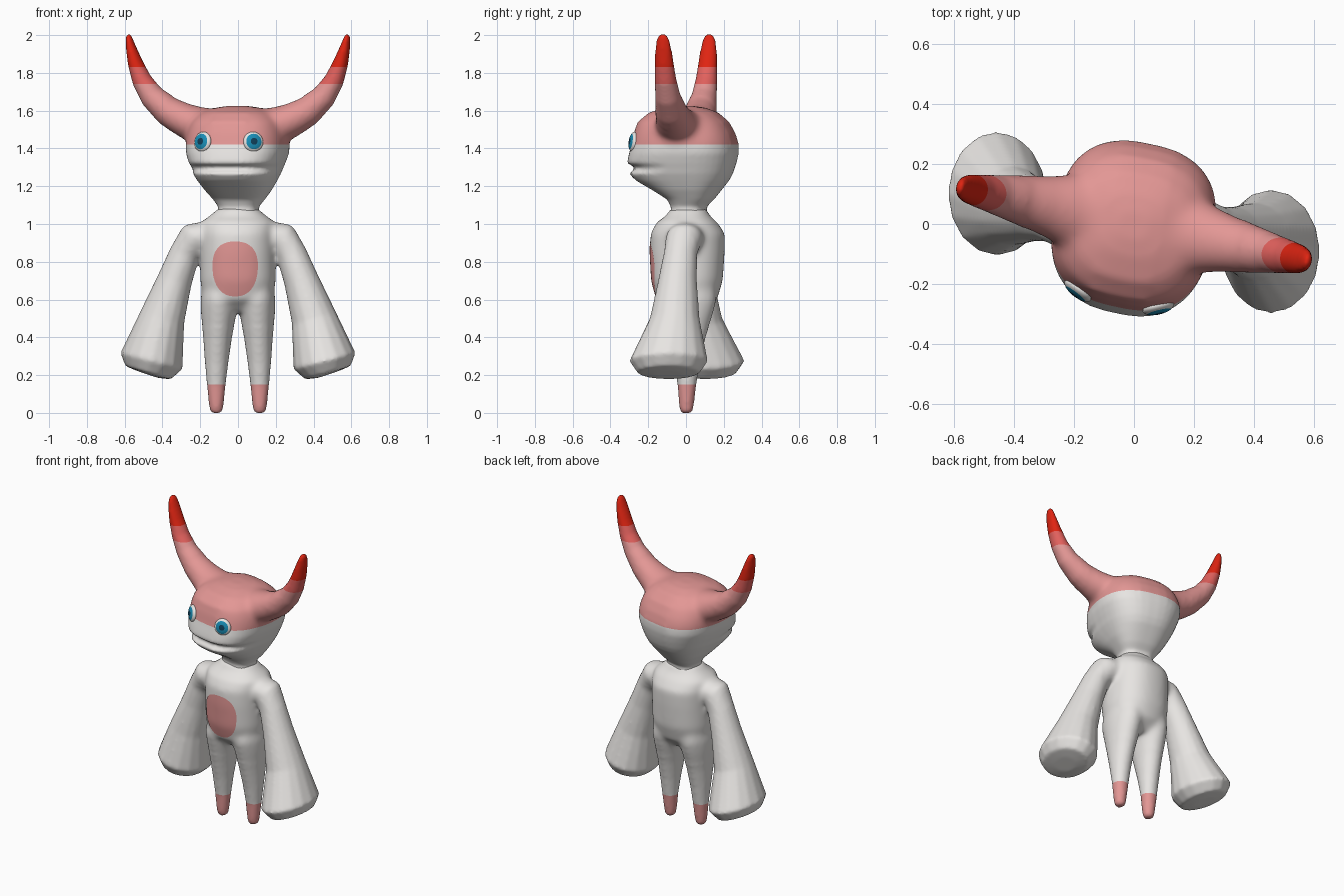
import bpy, bmesh, math
from mathutils import Vector, Matrix
from mathutils.bvhtree import BVHTree

if "Cube" in bpy.data.objects:
    bpy.data.objects.remove(bpy.data.objects["Cube"])

def mat(name, r, g, b):
    m = bpy.data.materials.new(name)
    m.diffuse_color = (r, g, b, 1)
    m.use_nodes = True
    m.node_tree.nodes["Principled BSDF"].inputs["Base Color"].default_value = m.diffuse_color
    return m

WHITE = mat("white skin", 0.8, 0.78, 0.76)
PINK = mat("pink", 0.77, 0.31, 0.30)
CORAL = mat("coral red", 0.76, 0.12, 0.11)
RED = mat("bright red", 0.74, 0.018, 0.006)
BLUE = mat("iris blue", 0.01, 0.27, 0.47)
DARK = mat("pupil teal", 0.005, 0.05, 0.10)
TURN = math.radians(-12)          # the head looks slightly to one side

def finish(bm, name, mats, turn=0):
    me = bpy.data.meshes.new(name)
    bm.to_mesh(me)
    bm.free()
    for m in mats:
        me.materials.append(m)
    for p in me.polygons:
        p.use_smooth = True
    ob = bpy.data.objects.new(name, me)
    bpy.context.collection.objects.link(ob)
    ob.rotation_euler.z = turn
    return ob

def loft(rings):
    """Skin a list of equal-length point rings, closed at both ends."""
    bm = bmesh.new()
    vs = [[bm.verts.new(p) for p in r] for r in rings]
    n = len(vs[0])
    for a, b in zip(vs, vs[1:]):
        for i in range(n):
            j = (i + 1) % n
            bm.faces.new((a[i], a[j], b[j], b[i]))
    bm.faces.new(vs[0])
    bm.faces.new(vs[-1])
    bmesh.ops.recalc_face_normals(bm, faces=bm.faces)
    return bm

def stack(rows, n, e=1.0):
    """Horizontal rings from (z, centre x, half width, front y, back y)."""
    rings = []
    for z, cx, rx, yf, yb in rows:
        ring = []
        for i in range(n):
            a = 2 * math.pi * (i + 0.5) / n
            c, s = math.cos(a), math.sin(a)
            sx = math.copysign(abs(c) ** e, c)
            sy = math.copysign(abs(s) ** e, s)
            ring.append((cx + rx * sx, (yf + yb) / 2 + (yb - yf) / 2 * sy, z))
        rings.append(ring)
    return loft(rings)

def tube(rows, n, spin=1):
    """Rings along a bent path from (x, y, z, radius across, radius in y)."""
    pts = [Vector(r[:3]) for r in rows]
    rings = []
    for k, r in enumerate(rows):
        t = pts[min(k + 1, len(pts) - 1)] - pts[max(k - 1, 0)]
        t.y = 0
        t.normalize()
        u = Vector((-t.z, 0, t.x))
        rings.append([pts[k] + u * r[3] * math.cos(2 * math.pi * i / n)
                      + Vector((0, r[4] * math.sin(2 * math.pi * i / n), 0))
                      for i in range(n)])
    bm = loft(rings)
    if spin < 0:                  # half turn about z for the other side
        bmesh.ops.rotate(bm, verts=bm.verts, matrix=Matrix.Rotation(math.pi, 3, 'Z'))
    return bm

def fuse(parts, seam, rounds):
    """Melt overlapping parts into one skin and soften it where seam(co) holds."""
    bm = bmesh.new()
    for p in parts:
        me = bpy.data.meshes.new("tmp")
        p.to_mesh(me)
        p.free()
        bm.from_mesh(me)
        bpy.data.meshes.remove(me)
    ob = finish(bm, "tmp", [])
    md = ob.modifiers.new("skin", 'REMESH')
    md.mode, md.voxel_size = 'VOXEL', 0.011
    out = bmesh.new()
    out.from_object(ob, bpy.context.evaluated_depsgraph_get())
    bpy.data.objects.remove(ob)
    soft = [v for v in out.verts if seam(v.co)]
    for group, times in ((soft, rounds), (out.verts[:], 3)):
        for _ in range(times):
            bmesh.ops.smooth_vert(out, verts=group, factor=0.5,
                                  use_axis_x=True, use_axis_y=True, use_axis_z=True)
    return out

def bands(bm, cuts):
    """Cut at heights and number the bands upwards as material indices."""
    for z in cuts:
        bmesh.ops.bisect_plane(bm, geom=bm.verts[:] + bm.edges[:] + bm.faces[:],
                               plane_co=(0, 0, z), plane_no=(0, 0, 1))
    for f in bm.faces:
        f.material_index = sum(f.calc_center_median().z > z for z in cuts)

# Torso
body = [stack([(0.535, 0, 0.14, -0.08, 0.10), (0.60, 0, 0.185, -0.155, 0.165),
               (0.70, 0, 0.20, -0.182, 0.195), (0.85, 0, 0.20, -0.19, 0.205),
               (0.95, 0, 0.20, -0.188, 0.207), (1.01, 0, 0.195, -0.155, 0.165),
               (1.04, 0, 0.155, -0.11, 0.13), (1.08, 0, 0.105, -0.08, 0.105)], 32, 0.88)]

# Head, squarish in plan, with mouth crease
head = stack([(1.04, 0, 0.11, -0.08, 0.11), (1.09, 0, 0.105, -0.075, 0.105),
              (1.13, 0, 0.135, -0.095, 0.145), (1.18, 0, 0.173, -0.175, 0.185),
              (1.23, 0, 0.203, -0.262, 0.225), (1.268, 0, 0.224, -0.300, 0.245),
              (1.295, 0, 0.234, -0.298, 0.254), (1.322, 0, 0.246, -0.308, 0.262),
              (1.37, 0, 0.263, -0.297, 0.272), (1.42, 0, 0.270, -0.283, 0.273),
              (1.48, 0, 0.262, -0.270, 0.255), (1.54, 0, 0.240, -0.25, 0.222),
              (1.59, 0, 0.190, -0.19, 0.165), (1.615, 0, 0.12, -0.11, 0.10),
              (1.625, 0, 0.05, -0.05, 0.04)], 40, 0.76)
for v in head.verts:
    if abs(v.co.z - 1.295) < 0.001 and v.co.y < -0.11:
        v.co.y += 0.045
skull = [head]

for s, side in ((1, "right"), (-1, "left")):
    # Horn
    skull.append(tube([(0.10, 0, 1.50, 0.11, 0.15), (0.20, 0, 1.515, 0.104, 0.13),
               (0.29, 0, 1.55, 0.092, 0.105), (0.38, 0, 1.60, 0.080, 0.085),
               (0.465, 0, 1.675, 0.066, 0.068), (0.52, 0, 1.76, 0.053, 0.058),
               (0.555, 0, 1.85, 0.041, 0.052), (0.578, 0, 1.93, 0.028, 0.044),
               (0.590, 0, 1.985, 0.017, 0.034), (0.593, 0, 2.006, 0.01, 0.018)], 16, s))

    # Arm flaring into a blunt hand
    y = -0.092 if s > 0 else -0.102
    body.append(tube([(0.13, 0, 0.945, 0.075, 0.10), (0.235, -0.01, 0.922, 0.092, 0.10),
               (0.283, -0.03, 0.84, 0.082, 0.09), (0.335, -0.045, 0.70, 0.094, 0.103),
               (0.402, -0.06, 0.50, 0.122, 0.132), (0.458, y, 0.275, 0.170, 0.208),
               (0.476, y, 0.213, 0.126, 0.165), (0.479, y, 0.204, 0.06, 0.08)], 16, s))

    # Leg
    body.append(stack([(0.0, 0.115 * s, 0.024, -0.023, 0.025),
                (0.012, 0.115 * s, 0.034, -0.032, 0.036),
                (0.05, 0.115 * s, 0.04, -0.038, 0.043), (0.15, 0.115 * s, 0.05, -0.045, 0.055),
                (0.27, 0.113 * s, 0.063, -0.068, 0.075), (0.40, 0.108 * s, 0.077, -0.10, 0.105),
                (0.53, 0.102 * s, 0.096, -0.137, 0.147), (0.60, 0.10 * s, 0.10, -0.155, 0.165),
                (0.70, 0.10 * s, 0.085, -0.13, 0.15)], 16))

    # Eye: flattened ball with iris and pupil rings
    bm = bmesh.new()
    bmesh.ops.create_uvsphere(bm, u_segments=20, v_segments=18, radius=1)
    for f in bm.faces:
        z = f.calc_center_median().z
        f.material_index = 2 if z > math.cos(math.radians(21)) else \
            1 if z > math.cos(math.radians(51)) else 0
    aim = Vector((0.42 * s, -0.88, 0.14)).to_track_quat('Z', 'Y').to_matrix().to_4x4()
    bm.transform(Matrix.Translation((0.137 * s, -0.256, 1.435)) @ aim
                 @ Matrix.Diagonal((0.054, 0.054, 0.022, 1)))
    finish(bm, side + "_eye", [WHITE, BLUE, DARK], TURN)

# Body: torso, arms and legs in one skin, feet painted pink
bm = fuse(body, lambda c: abs(c.x) < 0.30 and 0.45 < c.z < 1.06, 12)
bands(bm, [0.15])
tree = BVHTree.FromBMesh(bm)
finish(bm, "body", [PINK, WHITE])

# Head: skull and horns in one skin, coloured by height
bm = fuse(skull, lambda c: 0.10 < abs(c.x) < 0.36 and 1.39 < c.z, 18)
bands(bm, [1.42, 1.74, 1.83])
finish(bm, "horned_head", [WHITE, PINK, CORAL, RED], TURN)

# Belly patch: thin plate laid on the body
bm = bmesh.new()
N, K, prev = 32, 10, None
for k in range(1, K + 1):
    ring = []
    for i in range(N):
        a = 2 * math.pi * i / N
        c, s = math.cos(a), math.sin(a)
        x = -0.015 + 0.12 * k / K * math.copysign(abs(c) ** 0.85, c) * (1 + 0.08 * s)
        z = 0.762 + 0.146 * k / K * math.copysign(abs(s) ** 0.85, s)
        hit = tree.ray_cast(Vector((x, -2, z)), Vector((0, 1, 0)))[0]
        ring.append(bm.verts.new((x, hit.y - 0.004, z)))
    if prev:
        for i in range(N):
            j = (i + 1) % N
            bm.faces.new((prev[i], ring[i], ring[j], prev[j]))
    else:
        bm.faces.new(ring)
    prev = ring
bmesh.ops.recalc_face_normals(bm, faces=bm.faces)
patch = finish(bm, "belly_patch", [PINK])
if sum(p.normal.y for p in patch.data.polygons) > 0:
    patch.data.flip_normals()
